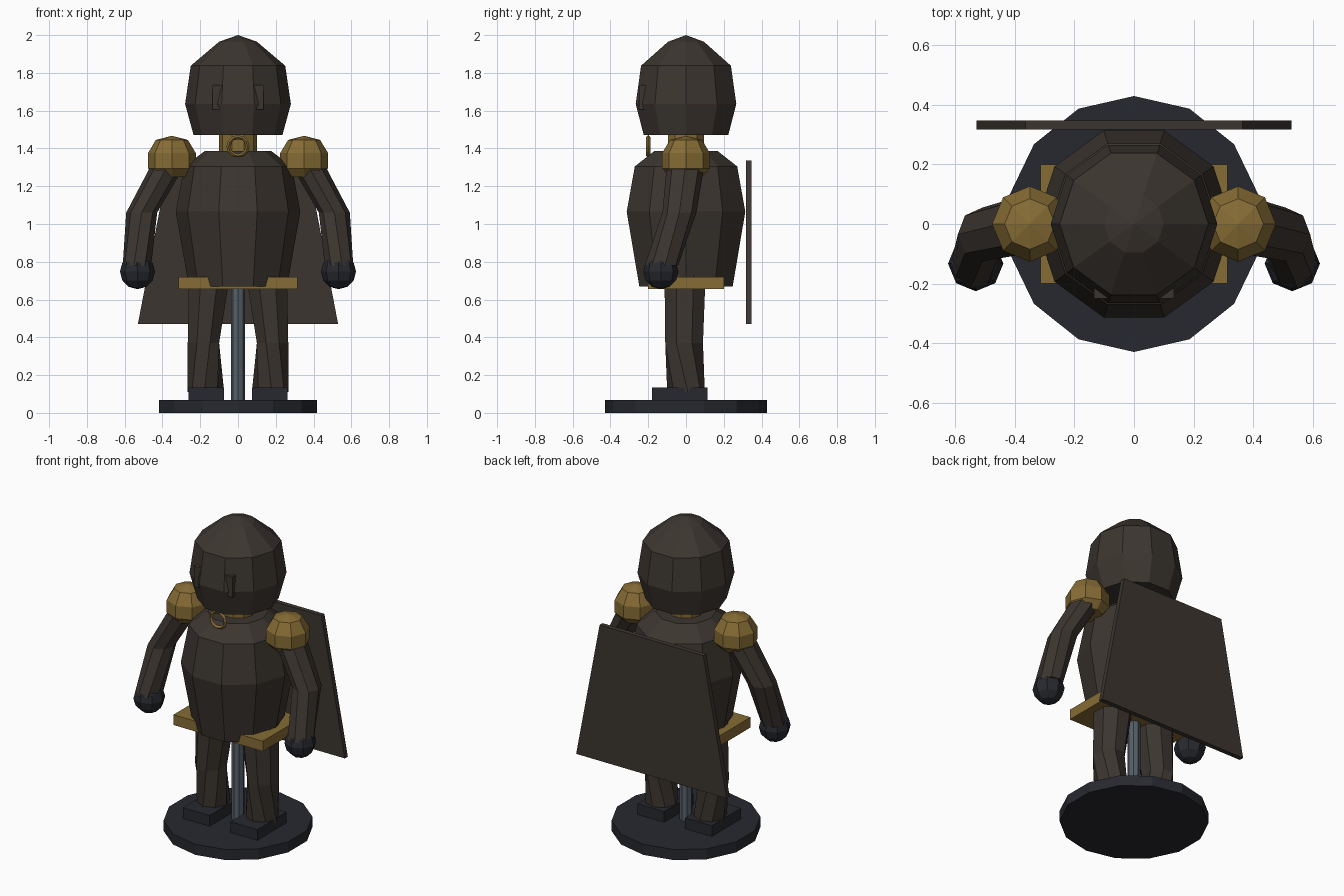
import bpy, bmesh
from math import sin, cos, pi, radians

if "Cube" in bpy.data.objects:
    bpy.data.objects.remove(bpy.data.objects["Cube"])


def material(name, rgb):
    m = bpy.data.materials.new(name)
    m.diffuse_color = (*rgb, 1)
    m.use_nodes = True
    m.node_tree.nodes["Principled BSDF"].inputs["Base Color"].default_value = m.diffuse_color
    return m


BROWN = material("dark_brown", (0.045, 0.036, 0.029))
GOLD = material("old_gold", (0.24, 0.15, 0.035))
NAVY = material("dark_navy", (0.02, 0.022, 0.028))
STEEL = material("steel", (0.09, 0.115, 0.14))


def finish(name, bm, mat):
    bmesh.ops.recalc_face_normals(bm, faces=bm.faces)
    me = bpy.data.meshes.new(name)
    bm.to_mesh(me)
    bm.free()
    me.materials.append(mat)
    ob = bpy.data.objects.new(name, me)
    bpy.context.collection.objects.link(ob)
    return ob


def loft(name, rings, sides, mat, start=0.0):
    """Rings are (x, y, z, rx, ry, twist in degrees); zero radius makes a point."""
    bm = bmesh.new()
    loops = []
    for x, y, z, rx, ry, tw in rings:
        n = sides if rx > 0 else 1
        a0 = radians(start + tw)
        loops.append([bm.verts.new((x + rx * cos(a0 + 2 * pi * i / sides),
                                    y + ry * sin(a0 + 2 * pi * i / sides), z)) for i in range(n)])
    for a, b in zip(loops, loops[1:]):
        for i in range(sides):
            j = (i + 1) % sides
            quad = [a[i % len(a)], a[j % len(a)], b[j % len(b)], b[i % len(b)]]
            bm.faces.new(list(dict.fromkeys(quad)))
    for end in (loops[0], loops[-1]):
        if len(end) > 2:
            bm.faces.new(end)
    return finish(name, bm, mat)


def lathe(name, profile, sides, mat, x=0, y=0, start=0.0):
    return loft(name, [(x, y, z, r, r, 0) for r, z in profile], sides, mat, start)


def box(name, lo, hi, mat):
    bm = bmesh.new()
    bmesh.ops.create_cube(bm, size=1)
    for v in bm.verts:
        v.co = [(a + b) / 2 + c * (b - a) for a, b, c in zip(lo, hi, v.co)]
    return finish(name, bm, mat)


# Stand
lathe("stand_base", [(0.43, 0), (0.43, 0.067)], 14, NAVY, start=90)
lathe("stand_pole", [(0.038, 0.06), (0.038, 0.75)], 8, STEEL)

# Torso, neck and head
lathe("torso", [(0.26, 0.67), (0.33, 1.065), (0.285, 1.305), (0.175, 1.387)], 10, BROWN)
box("belt", (-0.315, -0.2, 0.655), (0.315, 0.2, 0.72), GOLD)
lathe("collar", [(0.1, 1.37), (0.1, 1.48)], 10, GOLD)
lathe("head", [(0.235, 1.47), (0.28, 1.635), (0.25, 1.838), (0.1, 1.965), (0, 2.0)], 10, BROWN)

# Ring medal
bpy.ops.mesh.primitive_torus_add(location=(0, -0.2, 1.41), rotation=(pi / 2, 0, 0),
                                 major_segments=12, minor_segments=4,
                                 major_radius=0.05, minor_radius=0.011)
medal = bpy.context.object
medal.name = "medal_ring"
medal.data.materials.append(GOLD)

# Cape: slab tapered toward the top
cape = box("cape", (-0.53, 0.318, 0.47), (0.53, 0.348, 1.335), BROWN)
for v in cape.data.vertices:
    if v.co.z > 1:
        v.co.x *= 0.365 / 0.53

# Paired parts
for side, s in (("left", -1), ("right", 1)):
    t = s  # mirrored twist direction
    st = 0 if s > 0 else 180
    box(side + "_eye", (min(s * 0.05, s * 0.135), -0.25, 1.605),
        (max(s * 0.05, s * 0.135), -0.19, 1.735), BROWN)
    lathe(side + "_shoulder_pad",
          [(0.085, 1.25), (0.127, 1.295), (0.127, 1.375), (0.085, 1.445), (0, 1.467)],
          8, GOLD, x=s * 0.35, start=st)
    loft(side + "_arm", [(s * 0.36, 0, 1.33, 0.09, 0.1, 0),
                         (s * 0.51, -0.035, 1.06, 0.082, 0.09, 0),
                         (s * 0.535, -0.13, 0.78, 0.077, 0.09, t * 12)], 8, BROWN, start=st)
    r = 0.093
    lathe(side + "_hand", [(r * sin(k * pi / 6) if 0 < k < 6 else 0, 0.748 - r * cos(k * pi / 6))
                           for k in range(7)], 8, NAVY, x=s * 0.532, y=-0.133, start=st)
    loft(side + "_leg", [(s * 0.17, 0, 0.11, 0.097, 0.1, t * 28),
                         (s * 0.183, -0.01, 0.37, 0.09, 0.108, 0),
                         (s * 0.15, -0.005, 0.74, 0.118, 0.118, 0)], 8, BROWN, start=st + 22.5)
    box(side + "_foot", (min(s * 0.074, s * 0.262), -0.18, 0.06),
        (max(s * 0.074, s * 0.262), 0.115, 0.135), NAVY)
